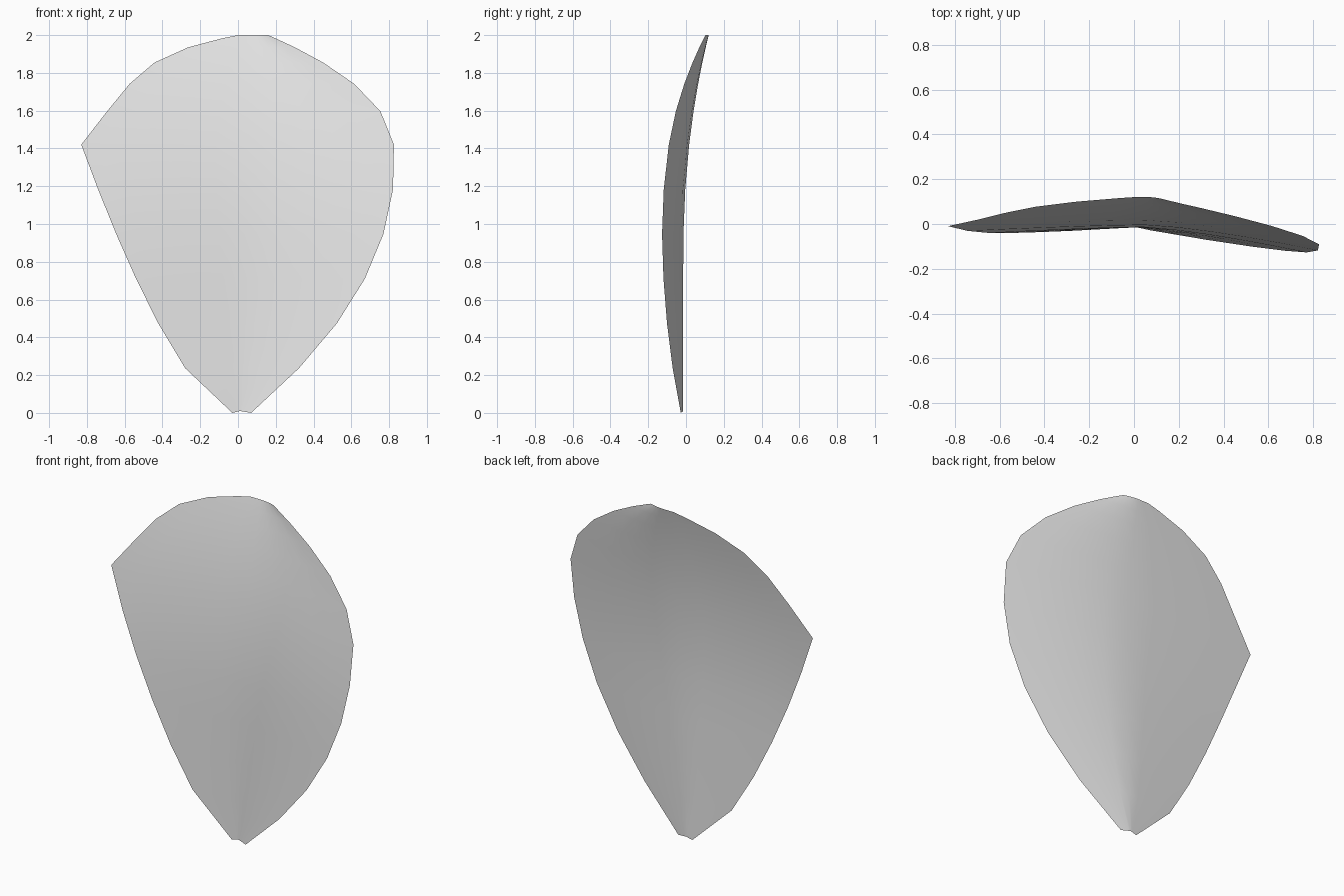
import bpy, bmesh

if "Cube" in bpy.data.objects:
    bpy.data.objects.remove(bpy.data.objects["Cube"])

HEIGHT = 2
TIP = 1.42       # height of the pointed left corner
SHOULDER = 1.35  # height of the widest place on the right
ROWS = 6
STEPS = 5


def left_edge(z):
    """Outline on the left: sweeps out to the corner, then back to the top."""
    if z <= TIP:
        return -0.03 - 0.8 * (z / TIP) ** 0.65
    rise = (z - TIP) / (HEIGHT - TIP)
    return -0.83 + 0.45 * rise + 0.38 * rise ** 7


def right_edge(z):
    """Outline on the right: a full, rounded side."""
    if z <= SHOULDER:
        return 0.83 - 0.76 * (1 - z / SHOULDER) ** 2.1
    rise = (z - SHOULDER) / (HEIGHT - SHOULDER)
    return 0.83 - 0.67 * rise ** 2.25


def ridge_depth(z):
    """The middle ridge is upright below and leans back near the top."""
    lean = max(0, z - 0.8) / 1.2
    return 0.135 * lean ** 2.2 - 0.015


def petal_point(z, side):
    """Point on the sheet; side runs from -1 (left edge) to 1 (right edge)."""
    if side < 0:
        edge, slope = left_edge(z), 0.06 - 0.02 * z
    else:
        edge, slope = right_edge(z), 0.18 - 0.035 * z
    reach = abs(side)
    ridge = 0.01 + 0.03 * z
    bend = 1.1 + 0.25 * z                        # creased below, rounder above
    x = ridge + (edge - ridge) * reach
    y = ridge_depth(z) - slope * abs(edge) * reach ** bend
    notch = 0.01 * (1 - reach) if z == 0 else 0  # small notch at the base
    return x, y, z + notch


# Material
material = bpy.data.materials.new("pale grey")
material.use_nodes = True
grey = (0.8, 0.8, 0.8, 1)
material.diffuse_color = grey
material.node_tree.nodes["Principled BSDF"].inputs["Base Color"].default_value = grey

# Row heights: even up to the corner, closer together towards the top
levels = [TIP * i / ROWS for i in range(ROWS + 1)]
for i in range(1, ROWS + 1):
    levels.append(HEIGHT - (HEIGHT - TIP) * (1 - i / ROWS) ** 2)

# Petal: one thin curved sheet
bm = bmesh.new()
rows = []
for z in levels:
    sides = [i / STEPS for i in range(-STEPS, STEPS + 1)]
    rows.append([bm.verts.new(petal_point(z, side)) for side in sides])
for low, high in zip(rows, rows[1:]):
    for a, b, c, d in zip(low, low[1:], high[1:], high):
        bm.faces.new((a, b, c, d)).smooth = True

mesh = bpy.data.meshes.new("petal")
bm.to_mesh(mesh)
bm.free()
mesh.materials.append(material)
petal = bpy.data.objects.new("petal", mesh)
bpy.context.collection.objects.link(petal)
